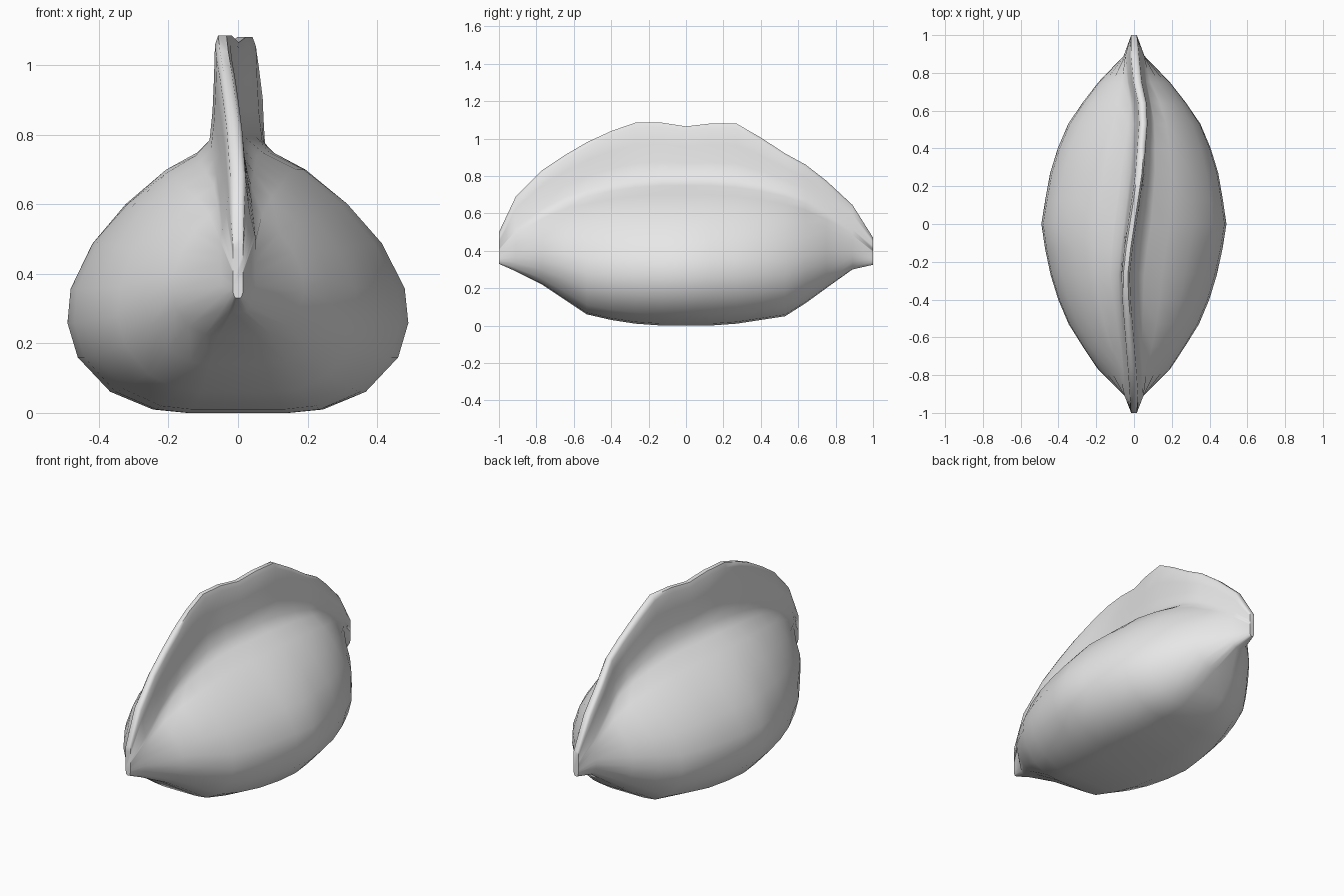
import bpy
import bmesh
import math

cube = bpy.data.objects.get("Cube")
if cube:
    bpy.data.objects.remove(cube, do_unlink=True)

# Plain grey dough
dough = bpy.data.materials.new("grey dough")
dough.use_nodes = True
GREY = (0.8, 0.8, 0.8, 1.0)
dough.diffuse_color = GREY
dough.node_tree.nodes["Principled BSDF"].inputs["Base Color"].default_value = GREY

# Stations along the length:
# y, half width, belly bottom, shoulder height, crest height, crest sideways wave
STATIONS = [
    (-1.00, 0.015, 0.33, 0.41, 0.50, 0.00),
    (-0.91, 0.050, 0.29, 0.51, 0.69, 0.00),
    (-0.77, 0.190, 0.22, 0.60, 0.83, -0.01),
    (-0.65, 0.270, 0.14, 0.66, 0.91, -0.02),
    (-0.53, 0.345, 0.06, 0.70, 0.98, -0.03),
    (-0.40, 0.400, 0.03, 0.73, 1.04, -0.04),
    (-0.27, 0.440, 0.01, 0.75, 1.085, -0.045),
    (-0.13, 0.470, 0.00, 0.76, 1.085, -0.03),
    (0.00, 0.490, 0.00, 0.76, 1.065, -0.01),
    (0.13, 0.470, 0.00, 0.76, 1.08, 0.01),
    (0.27, 0.445, 0.01, 0.75, 1.08, 0.03),
    (0.40, 0.405, 0.03, 0.73, 1.005, 0.04),
    (0.53, 0.350, 0.05, 0.70, 0.92, 0.05),
    (0.64, 0.275, 0.12, 0.66, 0.86, 0.045),
    (0.75, 0.190, 0.20, 0.60, 0.775, 0.02),
    (0.89, 0.055, 0.30, 0.50, 0.645, 0.005),
    (1.00, 0.015, 0.325, 0.40, 0.47, 0.00),
]

# Belly outline: fraction of half width, fraction of shoulder height
BELLY = [(0.30, 0.0), (0.50, 0.013), (0.75, 0.08), (0.94, 0.21), (1.0, 0.34),
         (0.98, 0.47), (0.85, 0.64), (0.65, 0.79), (0.40, 0.92), (0.20, 0.985)]
# Crest outline: half thickness, fraction from shoulder to crest top
CREST = [(0.045, 0.10), (0.034, 0.35), (0.027, 0.65), (0.022, 0.92), (0.012, 1.0)]


def section(y, w, bottom, shoulder, top, wave):
    """Closed cross-section, up one side and down the other."""
    half = []
    for f, h in BELLY:
        x = max(f * w, min(w, 0.05)) if h > 0.5 else f * w
        half.append((x, bottom + h * (shoulder - bottom), wave * 0.8 * h ** 3))
    for t, h in CREST:
        half.append((min(t, w), shoulder + h * (top - shoulder), wave * (0.8 + 0.2 * h)))
    right = [(x + dx, y, z) for x, z, dx in half]
    left = [(-x + dx, y, z) for x, z, dx in reversed(half)]
    return right + left


# Loft the stations into one closed dumpling
bm = bmesh.new()
rings = [[bm.verts.new(p) for p in section(*s)] for s in STATIONS]
n = len(rings[0])
for a, b in zip(rings, rings[1:]):
    for i in range(n):
        j = (i + 1) % n
        bm.faces.new((a[i], a[j], b[j], b[i]))
bm.faces.new(rings[0])
bm.faces.new(rings[-1])
bmesh.ops.recalc_face_normals(bm, faces=bm.faces[:])

mesh = bpy.data.meshes.new("dumpling_body")
bm.to_mesh(mesh)
bm.free()
mesh.materials.append(dough)
body = bpy.data.objects.new("dumpling_body", mesh)
bpy.context.collection.objects.link(body)

# Smooth shading with only the pinched tips kept sharp
bpy.ops.object.select_all(action='DESELECT')
body.select_set(True)
bpy.context.view_layer.objects.active = body
bpy.ops.object.shade_smooth_by_angle(angle=math.radians(65))
